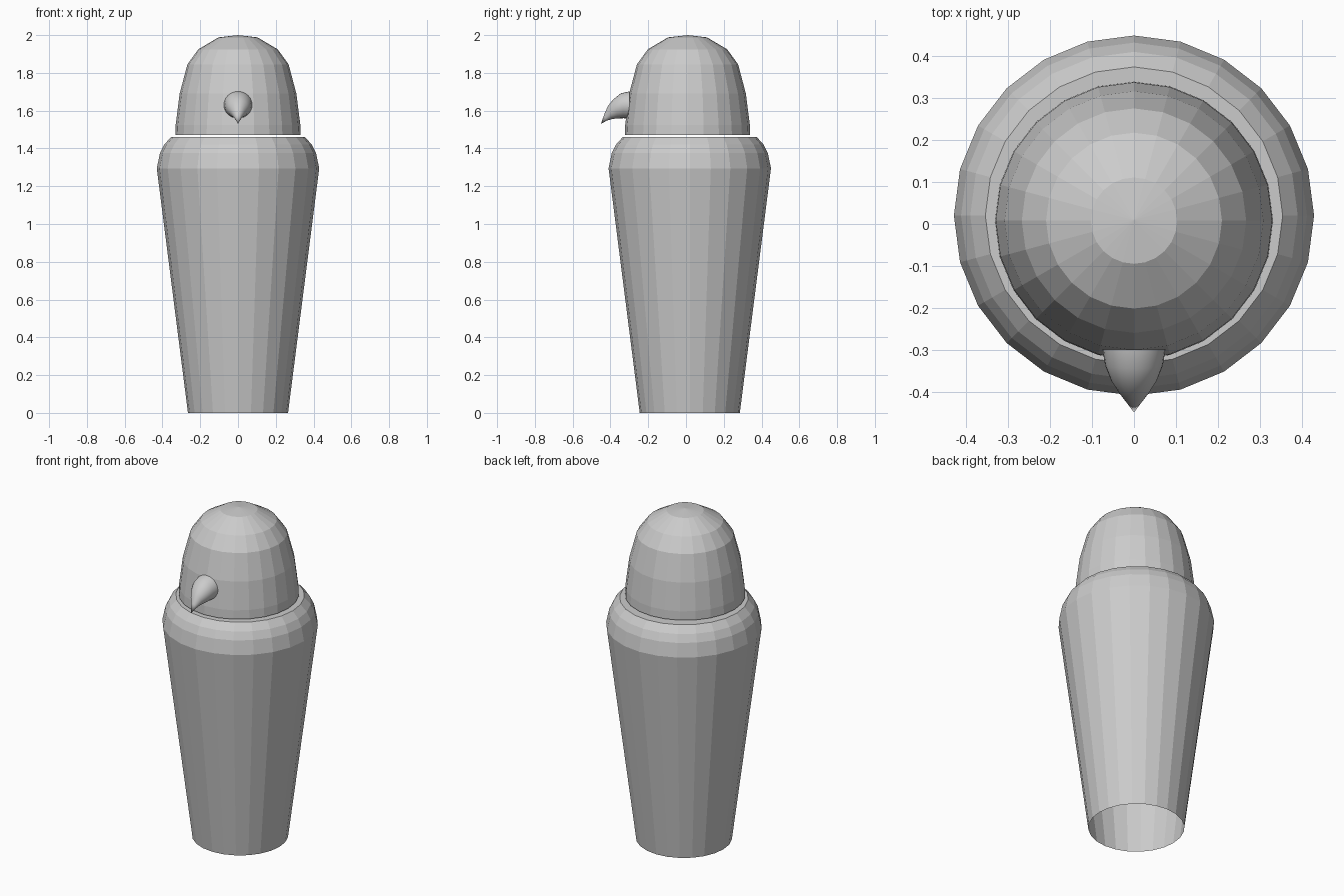
import bpy, bmesh, math
from mathutils import Vector

if "Cube" in bpy.data.objects:
    bpy.data.objects.remove(bpy.data.objects["Cube"])


def loft(name, rings, tip=None, cap_start=False, cap_end=False):
    """Skin a list of closed rings, optionally ending in a point."""
    bm = bmesh.new()
    loops = [[bm.verts.new(p) for p in ring] for ring in rings]
    n = len(loops[0])
    for a, b in zip(loops, loops[1:]):
        for i in range(n):
            j = (i + 1) % n
            bm.faces.new((a[i], a[j], b[j], b[i]))
    if tip:
        t = bm.verts.new(tip)
        for i in range(n):
            bm.faces.new((loops[-1][i], loops[-1][(i + 1) % n], t))
    if cap_start:
        bm.faces.new(loops[0][::-1])
    if cap_end:
        bm.faces.new(loops[-1])
    bmesh.ops.recalc_face_normals(bm, faces=bm.faces)
    mesh = bpy.data.meshes.new(name)
    bm.to_mesh(mesh)
    bm.free()
    obj = bpy.data.objects.new(name, mesh)
    bpy.context.collection.objects.link(obj)
    return obj


def circle(r, z, y, n=24):
    return [(r * math.cos(2 * math.pi * i / n),
             y + r * math.sin(2 * math.pi * i / n), z) for i in range(n)]


# Jar body: open underneath, flat closed mouth
body = [(0.265, 0), (0.43, 1.295), (0.413, 1.376), (0.391, 1.42), (0.355, 1.46)]
loft("jar_body", [circle(r, z, 0.02) for r, z in body], cap_end=True)

# Domed head lid, floating just above the mouth
head = [(0.332, 1.472), (0.33, 1.525), (0.309, 1.69), (0.268, 1.845),
        (0.21, 1.925), (0.103, 1.988)]
loft("head_lid", [circle(r, z, 0.008) for r, z in head],
     tip=(0, 0.01, 2.0), cap_start=True)

# Hooked beak: rings between an upper and a lower (y, z) curve, with half widths
beak = [((-0.30, 1.702), (-0.30, 1.558), 0.075),
        ((-0.345, 1.692), (-0.33, 1.56), 0.069),
        ((-0.385, 1.66), (-0.36, 1.559), 0.055),
        ((-0.413, 1.625), (-0.39, 1.556), 0.036),
        ((-0.433, 1.58), (-0.42, 1.547), 0.017)]
rings = []
for top, low, w in beak:
    t, l = Vector((0, *top)), Vector((0, *low))
    mid, half = (t + l) / 2, (t - l) / 2
    rings.append([mid + half * math.sin(a) + Vector((w * math.cos(a), 0, 0))
                  for a in (2 * math.pi * i / 24 for i in range(24))])
obj = loft("beak", rings, tip=(0, -0.45, 1.53), cap_start=True)
for p in obj.data.polygons:
    p.use_smooth = len(p.vertices) < 5
